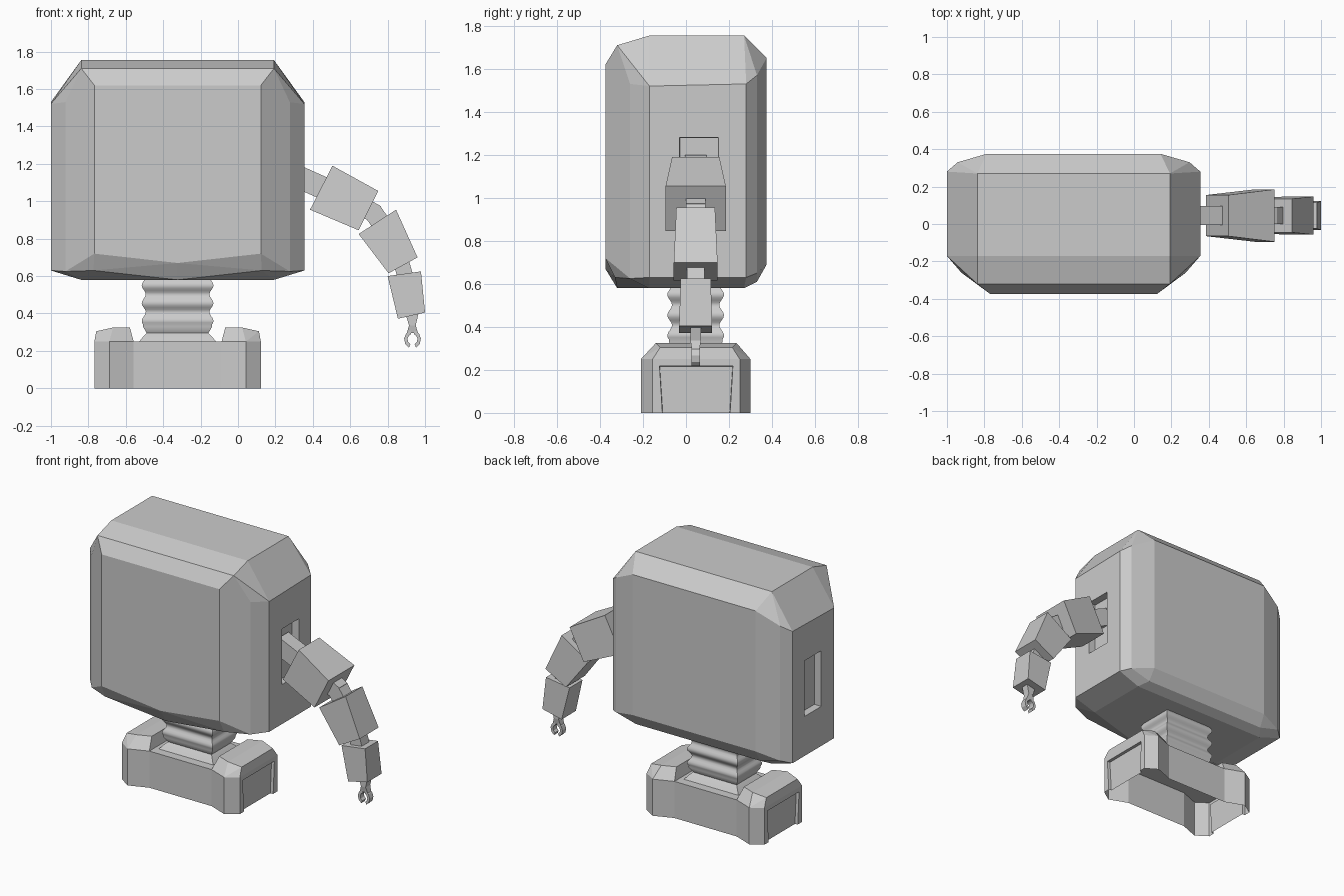
import bpy, bmesh, math

if "Cube" in bpy.data.objects:
    bpy.data.objects.remove(bpy.data.objects["Cube"])

CX, CY = -0.323, 0.045      # centre of the body in x, centre of neck and arm in y


def finish(name, bm, smooth=None):
    bmesh.ops.recalc_face_normals(bm, faces=bm.faces)
    me = bpy.data.meshes.new(name)
    bm.to_mesh(me)
    bm.free()
    ob = bpy.data.objects.new(name, me)
    bpy.context.collection.objects.link(ob)
    if smooth:
        bpy.context.view_layer.objects.active = ob
        ob.select_set(True)
        bpy.ops.object.shade_smooth_by_angle(angle=math.radians(smooth))
        ob.select_set(False)
    return ob


def hull(points):
    bm = bmesh.new()
    for p in points:
        bm.verts.new(p)
    r = bmesh.ops.convex_hull(bm, input=bm.verts)
    junk = {g for g in r["geom_interior"] + r["geom_unused"] if isinstance(g, bmesh.types.BMVert)}
    bmesh.ops.delete(bm, geom=list(junk), context='VERTS')
    bmesh.ops.dissolve_limit(bm, angle_limit=math.radians(1.5), verts=bm.verts, edges=bm.edges)
    return bm


def both_sides(points):
    return [(CX + s * x, y, z) for x, y, z in points for s in (1, -1) if x or s > 0]


def block(name, a, b, c, d, h0, h1):
    """Limb segment: a, b start the limb and c, d end it (x, z); h0, h1 are half depths."""
    pts = [(p[0], CY + s * h, p[1]) for p, h in ((a, h0), (b, h0), (c, h1), (d, h1)) for s in (1, -1)]
    return finish(name, hull(pts))


def link(name, p, q, w, h):
    """Straight bar between two points in the arm's plane."""
    dx, dz = q[0] - p[0], q[1] - p[1]
    l = math.hypot(dx, dz)
    nx, nz = -dz / l * w, dx / l * w
    return block(name, (p[0] - nx, p[1] - nz), (p[0] + nx, p[1] + nz),
                 (q[0] + nx, q[1] + nz), (q[0] - nx, q[1] - nz), h, h)


# Body: chamfered box with a shallow V under the front
body = hull(both_sides([
    (.445, -.375, 1.62), (.445, -.375, .72), (0, -.375, .67),
    (.515, -.32, 1.71), (.60, -.26, 1.53), (.60, -.26, .625),
    (.678, -.17, 1.52), (.678, -.17, .63), (.678, .28, 1.53), (.678, .28, .63),
    (.515, -.17, 1.755), (.515, .27, 1.755),
    (.515, -.17, .58), (.515, .27, .58), (0, -.32, .58), (.45, -.33, .63),
    (.62, .33, 1.57), (.62, .33, .65), (.465, .375, 1.65), (.465, .375, .69), (.47, .33, .61)]))
# Arm sockets sunk into both sides
for s in (1, -1):
    side = max((f for f in body.faces if f.normal.x * s > .99), key=lambda f: f.calc_area())
    bmesh.ops.inset_region(body, faces=[side], thickness=.05)
    for v in side.verts:
        v.co.y = .15 if v.co.y > .05 else -.03
        v.co.z = 1.28 if v.co.z > 1.1 else .90
    bmesh.ops.inset_region(body, faces=[side], thickness=.002, depth=-.05)
finish("body", body)

# Neck: rectangular bellows on a flared collar
rings = [(.25, .205), (.275, .185), (.295, .165), (.33, .185)]
for i in range(25):
    z = .34 + i * .0115
    rings.append((z, .181 + .011 * math.cos(2 * math.pi * (z - .36) / .095)))
bm = bmesh.new()
prev = None
for z, hx in rings:
    hy = hx - .06
    ring = [bm.verts.new((CX + a * hx, CY + b * hy, z)) for a, b in ((-1, -1), (1, -1), (1, 1), (-1, 1))]
    if prev:
        for k in range(4):
            bm.faces.new((prev[k], prev[k - 3], ring[k - 3], ring[k]))
    prev = ring
finish("neck_bellows", bm, 40)

# Base: waisted shell, open underneath, with a sunk panel on each end
plan = [(.235, -.16), (.365, -.21), (.445, -.155), (.445, .25), (.365, .30), (.235, .25)]
plan += [(-x, y) for x, y in reversed(plan)]
bm = bmesh.new()
low = [bm.verts.new((CX + x, y, 0)) for x, y in plan]
top = [bm.verts.new((CX + x, y, .25)) for x, y in plan]
n = len(plan)
walls = [bm.faces.new((low[i], low[(i + 1) % n], top[(i + 1) % n], top[i])) for i in range(n)]
bm.faces.new(top)
bm.normal_update()
for f in walls:
    if abs(f.normal.x) > .99:
        bmesh.ops.inset_region(bm, faces=[f], thickness=.045)
        bmesh.ops.inset_region(bm, faces=[f], thickness=.002, depth=-.02)
finish("base", bm)

# Raised caps on both ends of the base
for s, side in ((1, "right"), (-1, "left")):
    pts = [(x, y, .25) for x, y in plan[:6]]
    pts += [(.435, -.12, .305), (.435, .215, .305), (.345, -.14, .325), (.345, .235, .325),
            (.255, -.105, .325), (.255, .20, .325)]
    bm = hull([(CX + s * x, y, z) for x, y, z in pts])
    bm.normal_update()
    under = [f for f in bm.faces if f.normal.z < -.9]
    bmesh.ops.delete(bm, geom=under, context='FACES')
    finish("base_cap_" + side, bm)

# Arm: three tapered blocks joined by short bars
link("shoulder_bar", (.29, 1.145), (.48, 1.06), .06, .05)
block("upper_arm", (.385, .955), (.505, 1.19), (.75, 1.055), (.645, .845), .11, .14)
link("elbow_bar_upper", (.66, .975), (.74, .93), .05, .045)
link("elbow_bar_lower", (.72, .945), (.78, .86), .05, .045)
block("forearm", (.645, .825), (.845, .955), (.96, .70), (.805, .615), .09, .102)
link("wrist_bar", (.865, .70), (.90, .58), .042, .04)
block("hand", (.80, .60), (.978, .625), (1.0, .405), (.855, .372), .07, .077)

# Gripper: stem and two curved fingers
block("gripper_stem", (.895, .40), (.965, .40), (.95, .335), (.915, .335), .025, .025)
block("gripper_knuckle", (.915, .337), (.95, .337), (.962, .297), (.903, .297), .025, .018)
for s, side in ((1, "right"), (-1, "left")):
    bm = bmesh.new()
    angles = [math.radians(a) for a in (75, 40, 5, -30, -65)]
    outline = [(.045, a) for a in angles] + [(.027, a) for a in reversed(angles)]
    face = bm.faces.new([bm.verts.new((.933 + s * r * math.cos(a), CY - .02, .262 + 1.08 * r * math.sin(a)))
                         for r, a in outline])
    ext = bmesh.ops.extrude_face_region(bm, geom=[face])["geom"]
    bmesh.ops.translate(bm, vec=(0, .04, 0), verts=[v for v in ext if isinstance(v, bmesh.types.BMVert)])
    if len([f for f in bm.faces if len(f.verts) == 10]) == 1:
        bm.faces.new([v for v in face.verts])
    finish("gripper_finger_" + side, bm)
